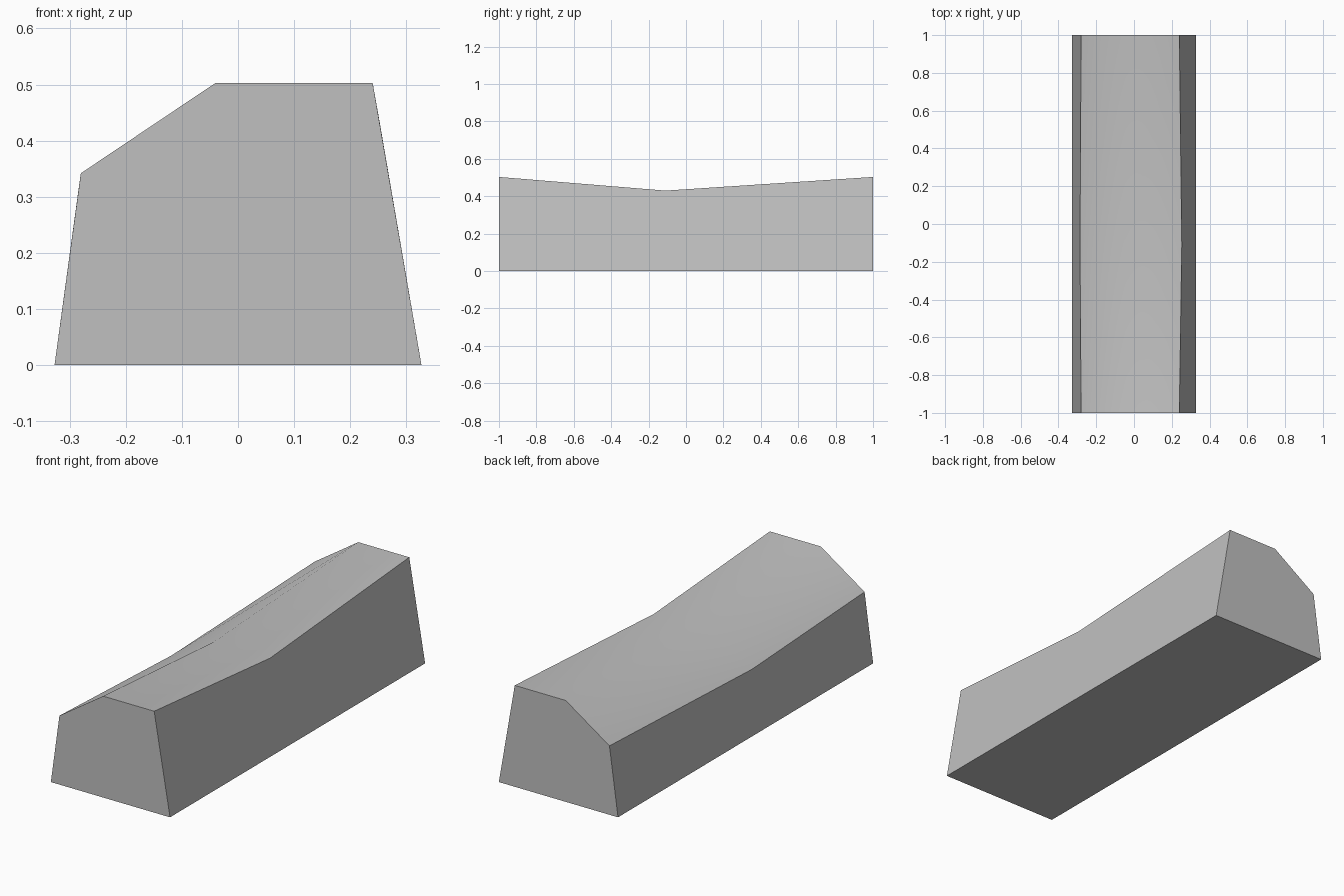
import bpy, bmesh, math

cube = bpy.data.objects.get("Cube")
if cube:
    bpy.data.objects.remove(cube, do_unlink=True)

# Plain grey material
grey = bpy.data.materials.new("mid_grey")
grey.use_nodes = True
colour = (0.53, 0.53, 0.53, 1)
grey.diffuse_color = colour
grey.node_tree.nodes["Principled BSDF"].inputs["Base Color"].default_value = colour

# Cross-sections: tall at both ends, sagging near the middle
end = [(-0.327, 0), (-0.28, 0.342), (-0.04, 0.503), (0.24, 0.503), (0.327, 0)]
sag = [(-0.327, 0), (-0.286, 0.3), (-0.053, 0.43), (0.253, 0.43), (0.327, 0)]
sections = [(-1, end), (-0.11, sag), (1, end)]

# Loft the block through the sections and cap its ends
bm = bmesh.new()
rings = [[bm.verts.new((x, y, z)) for x, z in outline] for y, outline in sections]
for a, b in zip(rings, rings[1:]):
    for i in range(len(a)):
        j = (i + 1) % len(a)
        bm.faces.new((a[i], a[j], b[j], b[i]))
bm.faces.new(rings[0])
bm.faces.new(rings[-1])
bmesh.ops.recalc_face_normals(bm, faces=bm.faces)
mesh = bpy.data.meshes.new("sagging_block")
bm.to_mesh(mesh)
bm.free()
mesh.materials.append(grey)

block = bpy.data.objects.new("sagging_block", mesh)
bpy.context.collection.objects.link(block)

# Smooth the worn top, keep the outer edges sharp
bpy.ops.object.select_all(action="DESELECT")
block.select_set(True)
bpy.context.view_layer.objects.active = block
bpy.ops.object.shade_smooth_by_angle(angle=math.radians(40))
